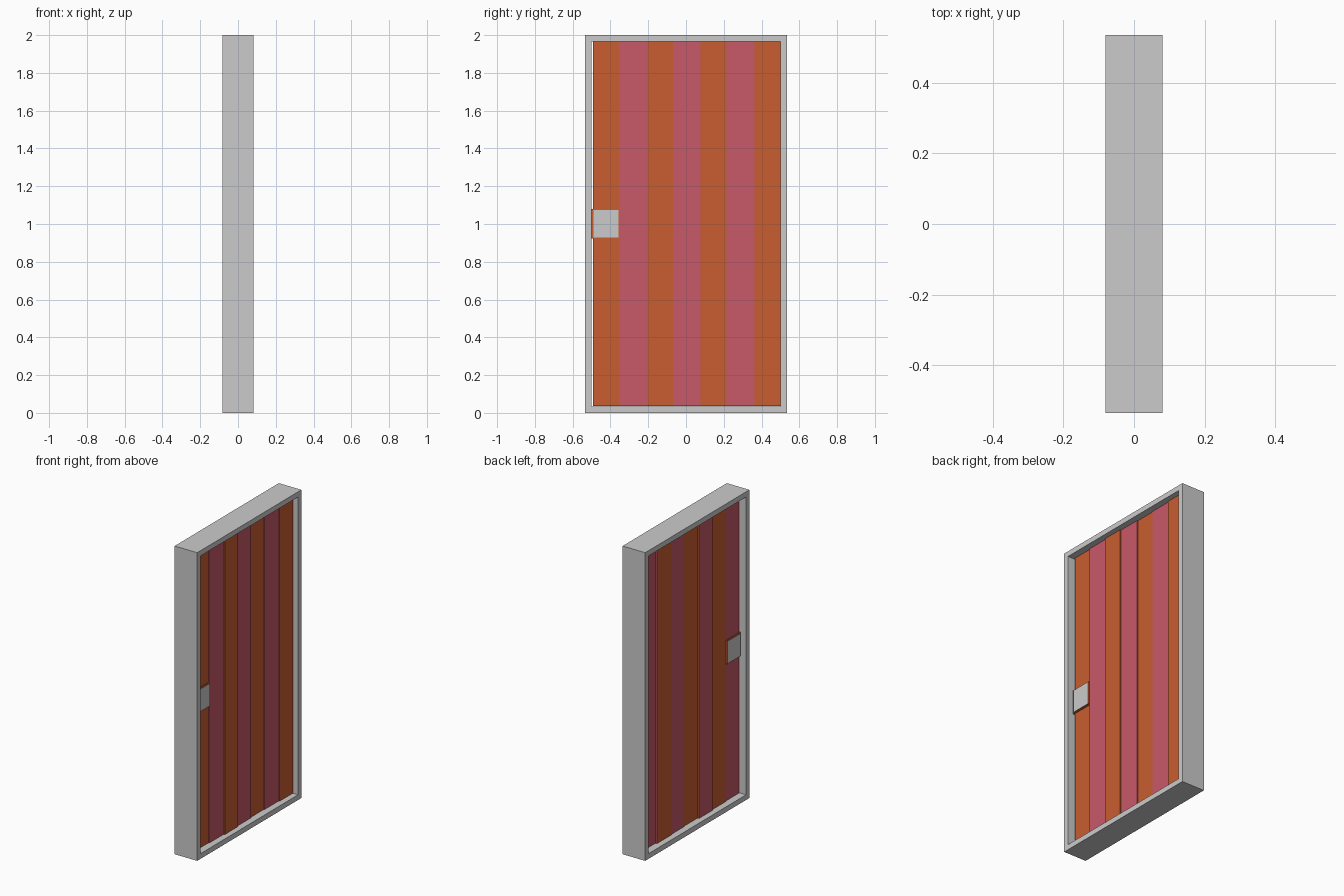
import bpy, bmesh

if "Cube" in bpy.data.objects:
    bpy.data.objects.remove(bpy.data.objects["Cube"])


def material(name, color):
    m = bpy.data.materials.new(name)
    m.diffuse_color = (*color, 1)
    m.use_nodes = True
    m.node_tree.nodes["Principled BSDF"].inputs["Base Color"].default_value = m.diffuse_color
    return m


orange = material("orange_wood", (0.58, 0.11, 0.03))
pink = material("pink_wood", (0.58, 0.10, 0.14))
grey = material("grey_metal", (0.8, 0.8, 0.8))


def box(name, lo, hi, front=None, back=None, side=None):
    """Box between two corners; +x, -x and remaining faces may differ in material."""
    bm = bmesh.new()
    bmesh.ops.create_cube(bm, size=1)
    for v in bm.verts:
        v.co = [(a + b) / 2 + c * (b - a) for a, b, c in zip(lo, hi, v.co)]
    bm.normal_update()
    for f in bm.faces:
        f.material_index = 0 if f.normal.x > 0.5 else 1 if f.normal.x < -0.5 else 2
    me = bpy.data.meshes.new(name)
    if front:
        for m in (front, back, side):
            me.materials.append(m)
    bm.to_mesh(me)
    bm.free()
    ob = bpy.data.objects.new(name, me)
    bpy.context.collection.objects.link(ob)
    return ob


# Frame: one closed rectangular ring
W, D, T = 0.534, 0.081, 0.034
bm = bmesh.new()
rings = []
for x in (D, -D):
    for t in (0, T):
        w = W - t
        rings.append([bm.verts.new(p) for p in
                      ((x, -w, t), (x, w, t), (x, w, 2 - t), (x, -w, 2 - t))])
fo, fi, bo, bi = rings
for a, b in ((fo, fi), (fi, bi), (bi, bo), (bo, fo)):
    for i in range(4):
        j = (i + 1) % 4
        bm.faces.new((a[i], a[j], b[j], b[i]))
bmesh.ops.recalc_face_normals(bm, faces=bm.faces)
me = bpy.data.meshes.new("door_frame")
bm.to_mesh(me)
bm.free()
bpy.context.collection.objects.link(bpy.data.objects.new("door_frame", me))

# Planks: uneven depths, colours alternate and swap on the back
edges = [-0.492, -0.354, -0.204, -0.069, 0.077, 0.214, 0.362, 0.499]
fronts = [0.036, 0.041, 0.048, 0.041, 0.036, 0.040, 0.046]
backs = [-0.036, -0.040, -0.046, -0.036, -0.040, -0.044, -0.034]
for i in range(7):
    a, b = (orange, pink) if i % 2 == 0 else (pink, orange)
    box(f"plank_{i + 1}", (backs[i], edges[i], 0.036),
        (fronts[i], edges[i + 1], 1.966), a, b, a)

# Lock: plate with metal faces on both sides, and bolt reaching the frame
box("lock_plate", (-0.048, -0.490, 0.929), (0.048, -0.357, 1.075), grey, grey, orange)
box("lock_bolt", (-0.042, -0.502, 0.924), (0.042, -0.356, 1.080), orange, orange, orange)
